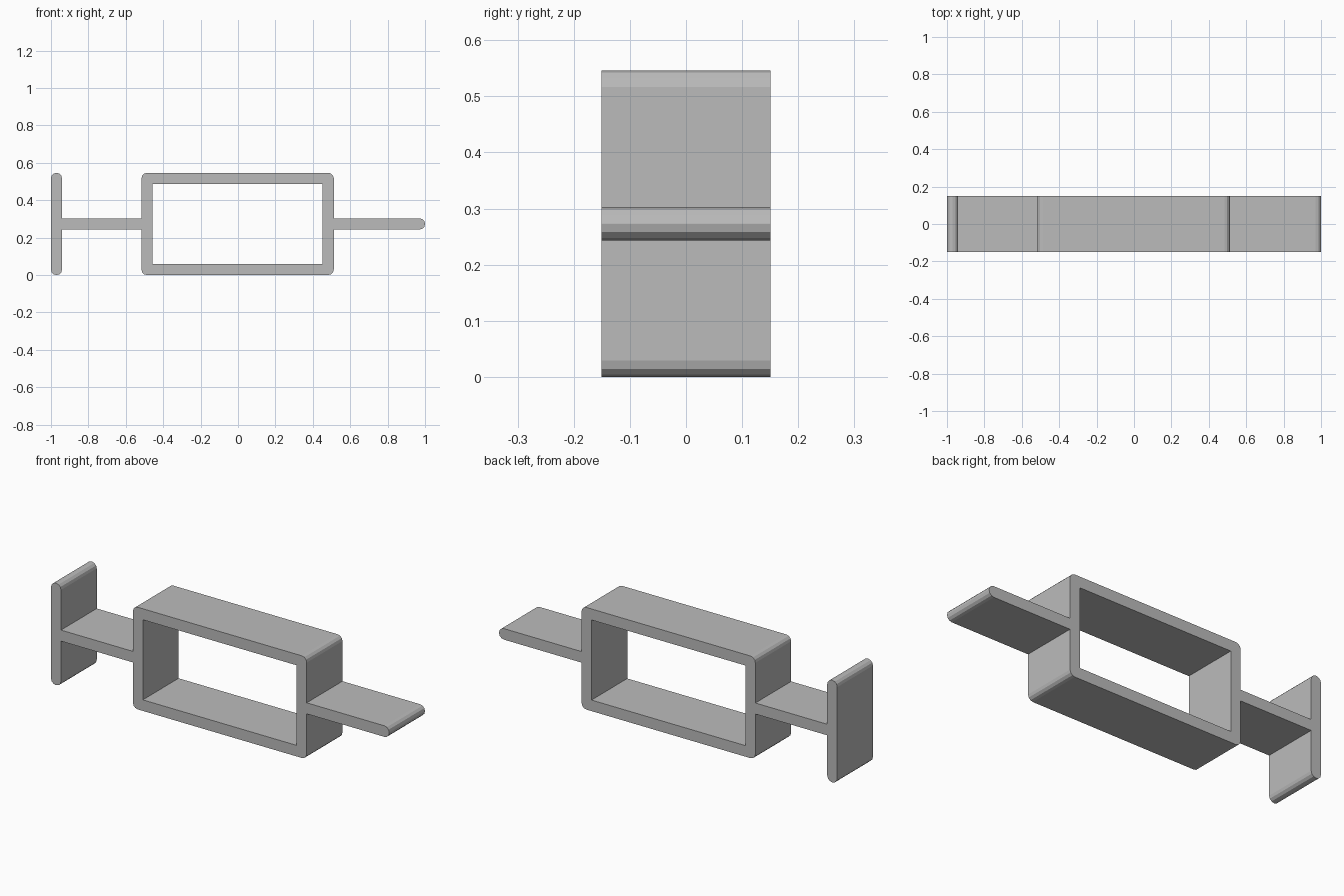
import bpy, bmesh
from math import sin, cos, pi

cube = bpy.data.objects.get("Cube")
if cube:
    bpy.data.objects.remove(cube)

DEPTH = 0.302          # extent along y
HEIGHT = 0.546
WALL = 0.059           # thickness of every bar
MID = HEIGHT / 2
ROUND = 0.029
STEPS = 3              # facets per rounded corner

grey = bpy.data.materials.new("plain_grey")
grey.use_nodes = True
colour = (0.5, 0.5, 0.5, 1)
grey.diffuse_color = colour
grey.node_tree.nodes["Principled BSDF"].inputs["Base Color"].default_value = colour


def rectangle(x0, x1, z0, z1, radii=(0, 0, 0, 0)):
    """Outline from the top right corner, anticlockwise, one radius per corner."""
    corners = ((x1, z1, -1, -1), (x0, z1, 1, -1), (x0, z0, 1, 1), (x1, z0, -1, 1))
    points = []
    for i, ((x, z, sx, sz), r) in enumerate(zip(corners, radii)):
        if r == 0:
            points.append((x, z))
            continue
        for k in range(STEPS + 1):
            a = (i + k / STEPS) * pi / 2
            points.append((x + sx * r + r * cos(a), z + sz * r + r * sin(a)))
    return points


def extrude_outline(name, *loops):
    """Fill the outlines (later ones are holes) and extrude them along y."""
    bm = bmesh.new()
    edges = []
    for loop in loops:
        verts = [bm.verts.new((x, -DEPTH / 2, z)) for x, z in loop]
        edges += [bm.edges.new((v, verts[i - 1])) for i, v in enumerate(verts)]
    if len(loops) == 1:
        bm.faces.new(verts)
    else:
        bmesh.ops.triangle_fill(bm, edges=edges, use_beauty=True)
    result = bmesh.ops.extrude_face_region(bm, geom=bm.faces[:], use_keep_orig=True)
    moved = [g for g in result["geom"] if isinstance(g, bmesh.types.BMVert)]
    bmesh.ops.translate(bm, verts=moved, vec=(0, DEPTH, 0))
    bmesh.ops.recalc_face_normals(bm, faces=bm.faces[:])
    mesh = bpy.data.meshes.new(name)
    bm.to_mesh(mesh)
    bm.free()
    mesh.materials.append(grey)
    obj = bpy.data.objects.new(name, mesh)
    bpy.context.collection.objects.link(obj)
    return obj


ALL_ROUND = (ROUND,) * 4
LEFT, RIGHT = -0.516, 0.512     # outer sides of the frame
LOW, HIGH = MID - WALL / 2, MID + WALL / 2

# Hollow rectangular frame
extrude_outline("frame",
                rectangle(LEFT, RIGHT, 0, HEIGHT, ALL_ROUND),
                rectangle(LEFT + WALL, RIGHT - WALL, WALL, HEIGHT - WALL))

# Upright end plate and the arm that carries it
extrude_outline("end_plate", rectangle(-1, -1 + WALL, 0, HEIGHT, ALL_ROUND))
extrude_outline("plate_arm", rectangle(-1 + WALL, LEFT, LOW, HIGH))

# Free arm with a rounded tip
extrude_outline("free_arm", rectangle(RIGHT, 1, LOW, HIGH, (ROUND, 0, 0, ROUND)))
